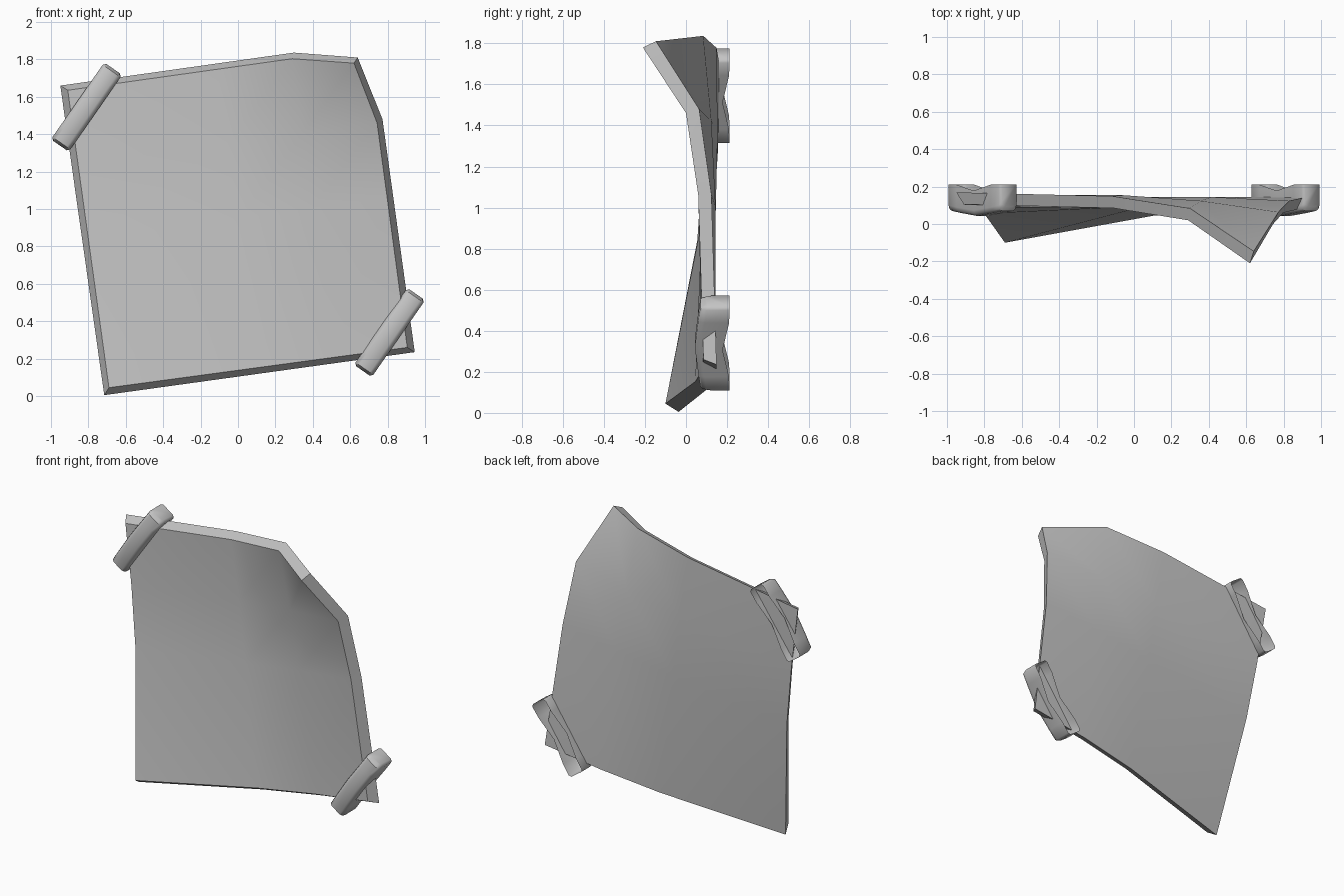
import bpy, bmesh, math
from mathutils import Vector

cube = bpy.data.objects.get("Cube")
if cube:
    bpy.data.objects.remove(cube, do_unlink=True)

grey = bpy.data.materials.new("plain_grey")
grey.use_nodes = True
COLOUR = (0.55, 0.55, 0.55, 1)
grey.diffuse_color = COLOUR
grey.node_tree.nodes["Principled BSDF"].inputs["Base Color"].default_value = COLOUR


def finish(bm, name, angle):
    bmesh.ops.recalc_face_normals(bm, faces=bm.faces)
    mesh = bpy.data.meshes.new(name)
    bm.to_mesh(mesh)
    bm.free()
    mesh.materials.append(grey)
    obj = bpy.data.objects.new(name, mesh)
    bpy.context.collection.objects.link(obj)
    bpy.ops.object.select_all(action='DESELECT')
    obj.select_set(True)
    bpy.context.view_layer.objects.active = obj
    bpy.ops.object.shade_smooth_by_angle(angle=math.radians(angle))
    return obj


# Curled sheet: a coarse grid with one folded corner, front and back skins
STEPS = (0, 0.5, 0.75, 1)
DEPTH = ((-0.10, 0.045, 0.08, 0.085),
         (0.055, 0.08, 0.08, 0.06),
         (0.09, 0.09, 0.06, 0.0),
         (0.105, 0.085, 0.02, -0.21))


def skin(bm, corners, fold, push):
    bl, br, tl, tr = [Vector(c) for c in corners]
    rows = []
    for v, depths in zip(STEPS, DEPTH):
        row = []
        for u, y in zip(STEPS, depths):
            p = bl.lerp(br, u).lerp(tl.lerp(tr, u), v)
            if u == v == 1:
                p = Vector(fold)
            row.append(bm.verts.new((p.x, y + push, p.y)))
        rows.append(row)
    for j in range(3):
        for i in range(3):
            bm.faces.new((rows[j][i], rows[j][i + 1], rows[j + 1][i + 1], rows[j + 1][i]))
    # Boundary loop, anticlockwise from the bottom corner
    return (rows[0][:3] + [r[3] for r in rows[:3]]
            + rows[3][:0:-1] + [r[0] for r in rows[:0:-1]])


bm = bmesh.new()
front = skin(bm, ((-0.69, 0.045), (0.905, 0.26), (-0.91, 1.635), (0.69, 1.86)), (0.62, 1.78), 0)
back = skin(bm, ((-0.715, 0.005), (0.945, 0.235), (-0.95, 1.66), (0.715, 1.895)), (0.64, 1.81), 0.064)
for k in range(len(front)):
    n = (k + 1) % len(front)
    bm.faces.new((front[k], front[n], back[n], back[k]))
finish(bm, "curled_sheet", 40)


# Corner strips: bowed shells, open at the back
# Each station is distance along, front depth, back depth, half width
STATIONS = ((-0.25, 0.095, 0.212, 0.045), (-0.235, 0.07, 0.212, 0.058),
            (-0.16, 0.06, 0.21, 0.058), (0, 0.043, 0.178, 0.058),
            (0.16, 0.06, 0.21, 0.058), (0.235, 0.07, 0.212, 0.058),
            (0.25, 0.095, 0.212, 0.045))
ALONG = Vector((0.285, 0, 0.41)).normalized()
ACROSS = Vector((ALONG.z, 0, -ALONG.x))


def strip(name, x, z):
    bm = bmesh.new()
    rings = []
    for s, f, b, w in STATIONS:
        section = ((-w, b), (-w, f + 0.03), (-w * 0.88, f + 0.01), (-w * 0.6, f),
                   (w * 0.6, f), (w * 0.88, f + 0.01), (w, f + 0.03), (w, b))
        rings.append([bm.verts.new(Vector((x, y, z)) + ALONG * s + ACROSS * t)
                      for t, y in section])
    for a, b in zip(rings, rings[1:]):
        for k in range(len(a) - 1):
            bm.faces.new((a[k], a[k + 1], b[k + 1], b[k]))
    bm.faces.new(rings[0])
    bm.faces.new(rings[-1])
    finish(bm, name, 50)


strip("upper_right_strip", -0.81, 1.545)
strip("lower_left_strip", 0.81, 0.34)
